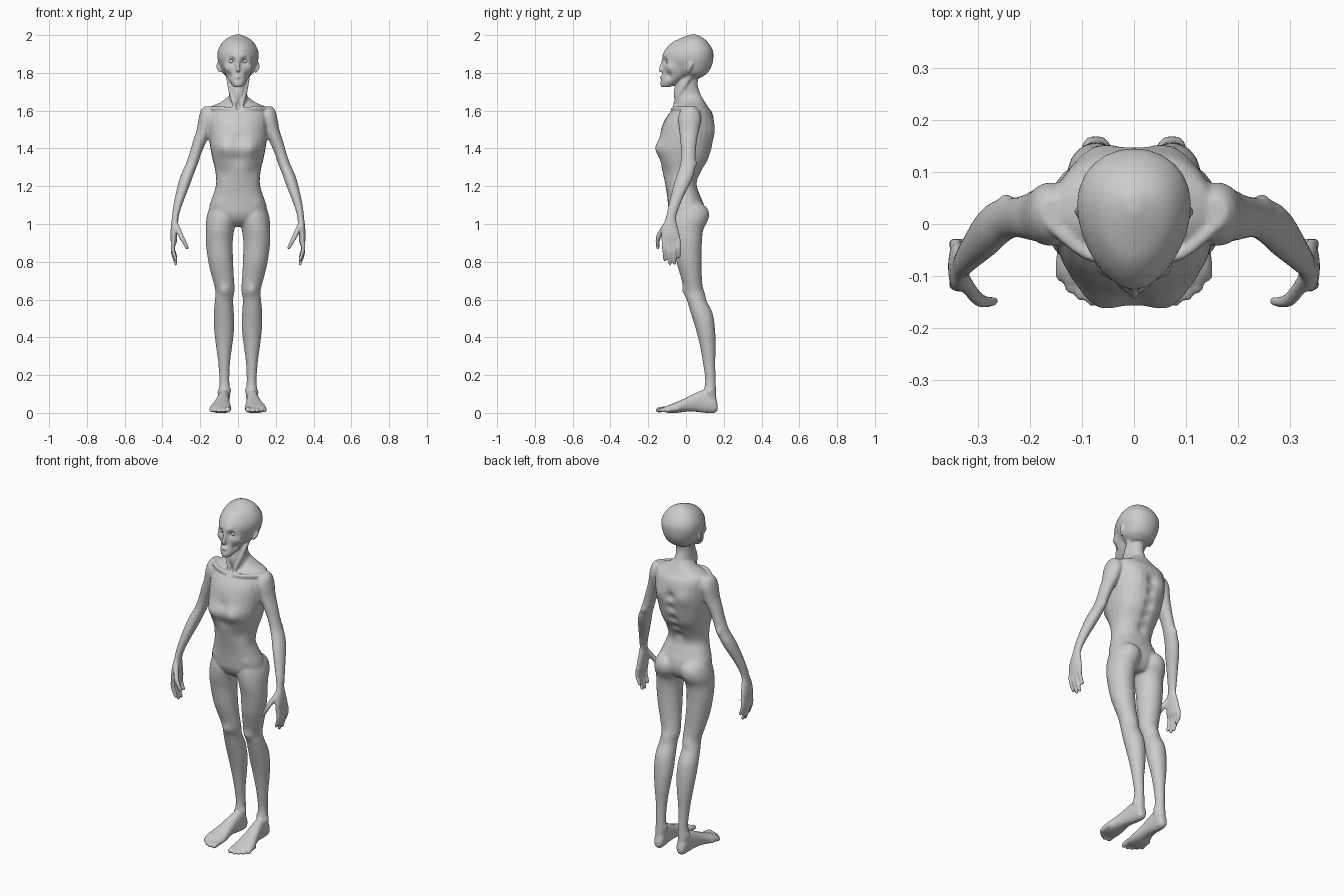
import bpy, bmesh, math
from mathutils import Vector

bm = bmesh.new()


def spline(rows, sub):
    """Catmull-Rom interpolation of rows of numbers."""
    out = []
    for i in range(len(rows) - 1):
        p0, p1 = rows[max(i - 1, 0)], rows[i]
        p2, p3 = rows[i + 1], rows[min(i + 2, len(rows) - 1)]
        for k in range(sub):
            t = k / sub
            out.append([0.5 * (2*b + (c - a)*t + (2*a - 5*b + 4*c - d)*t*t + (3*b - a - 3*c + d)*t**3)
                        for a, b, c, d in zip(p0, p1, p2, p3)])
    return out + [list(rows[-1])]


def skin(rings):
    vs = [[bm.verts.new(p) for p in r] for r in rings]
    n = len(vs[0])
    for a, b in zip(vs, vs[1:]):
        for i in range(n):
            bm.faces.new((a[i], a[(i + 1) % n], b[(i + 1) % n], b[i]))
    bm.faces.new(vs[0])
    bm.faces.new(vs[-1])


def loft(rows, side=1, power=2.0, taper=0.0, along_y=False, n=28):
    """Rows are slices: position, x min, x max, then the bounds in the other axis."""
    rings = []
    for s, x0, x1, v0, v1 in spline(rows, 4):
        ring = []
        for i in range(n):
            a = 2 * math.pi * i / n
            c, q = math.cos(a), math.sin(a)
            c = math.copysign(abs(c) ** (2 / power), c)
            q = math.copysign(abs(q) ** (2 / power), q)
            x = side * ((x0 + x1) / 2 + c * (x1 - x0) / 2 * (1 + taper * q))
            v = (v0 + v1) / 2 + q * (v1 - v0) / 2
            ring.append((x, s, v) if along_y else (x, v, s))
        rings.append(ring)
    skin(rings)


def centred(rows, **kw):
    loft([(z, -w, w, a, b) for z, w, a, b in rows], **kw)


def tube(points, side=1, n=10):
    """Round-ended tube through points (x, y, z, radius)."""
    rows = spline(points, 4)
    pts = [Vector((side * p[0], p[1], p[2])) for p in rows]
    rings = []

    def ring(c, d, r):
        u = d.orthogonal().normalized()
        w = d.cross(u).normalized()
        rings.append([c + r * (math.cos(2*math.pi*i/n) * u + math.sin(2*math.pi*i/n) * w) for i in range(n)])
    d0, d1 = (pts[1] - pts[0]).normalized(), (pts[-1] - pts[-2]).normalized()
    r0, r1 = rows[0][3], rows[-1][3]
    ring(pts[0] - d0 * r0 * 0.8, d0, r0 * 0.5)
    for i, p in enumerate(pts):
        ring(p, (pts[min(i + 1, len(pts) - 1)] - pts[max(i - 1, 0)]).normalized(), rows[i][3])
    ring(pts[-1] + d1 * r1 * 0.8, d1, r1 * 0.5)
    skin(rings)


# Torso
centred([(.985, .06, -.03, .06), (1.01, .12, -.065, .085), (1.05, .152, -.088, .10), (1.10, .15, -.095, .095),
         (1.15, .133, -.10, .075), (1.21, .116, -.11, .058), (1.28, .12, -.125, .085), (1.34, .134, -.142, .12),
         (1.40, .146, -.156, .138), (1.47, .155, -.14, .148), (1.54, .158, -.118, .148), (1.59, .155, -.085, .138),
         (1.62, .145, -.05, .115), (1.645, .09, -.03, .10), (1.68, .045, -.02, .08)], power=2.25)
# Neck
centred([(1.80, .045, -.04, .07), (1.74, .046, -.055, .062), (1.69, .047, -.066, .076),
         (1.65, .056, -.058, .098), (1.60, .07, -.04, .13)])
# Skull
centred([(1.775, .05, -.04, .08), (1.80, .08, -.085, .115), (1.84, .097, -.115, .137), (1.88, .107, -.126, .145),
         (1.92, .104, -.112, .142), (1.96, .083, -.075, .118), (1.985, .055, -.025, .09), (2.003, .012, .02, .055)],
        taper=.2)
# Face and jaw
centred([(1.725, .022, -.13, -.085), (1.742, .036, -.137, -.05), (1.77, .054, -.13, -.01), (1.80, .068, -.122, .02),
         (1.84, .080, -.12, .04), (1.88, .08, -.122, .04), (1.90, .06, -.10, .03)], taper=.12, power=2.2)
# Nose and lips
tube([(0, -.122, 1.872, .007), (0, -.13, 1.835, .009), (0, -.134, 1.812, .012)])
tube([(-.018, -.121, 1.776, .006), (0, -.13, 1.777, .009), (.018, -.121, 1.776, .006)])

for s in (1, -1):
    # Ear
    tube([(.094, .01, 1.805, .007), (.104, .022, 1.83, .011), (.104, .028, 1.85, .009)], s)
    # Collarbone, neck muscle
    tube([(.015, -.07, 1.603, .012), (.09, -.058, 1.612, .012), (.165, .005, 1.61, .014)], s)
    tube([(.015, -.066, 1.615, .009), (.035, -.035, 1.69, .013), (.05, .02, 1.78, .014)], s)
    # Arm and palm
    loft([(1.622, .13, .18, .0, .05), (1.60, .115, .197, -.028, .07), (1.56, .115, .208, -.042, .08),
          (1.50, .135, .219, -.036, .07), (1.44, .165, .238, -.03, .058), (1.38, .192, .255, -.026, .052),
          (1.32, .212, .275, -.03, .05), (1.27, .232, .298, -.045, .043), (1.22, .25, .315, -.062, .025),
          (1.15, .277, .332, -.08, -.01), (1.08, .303, .345, -.097, -.04), (1.03, .315, .350, -.108, -.053),
          (.99, .317, .355, -.125, -.045), (.94, .322, .358, -.132, -.033), (.90, .325, .355, -.128, -.03),
          (.885, .332, .35, -.11, -.045)], s)
    # Fingers and thumb
    for y0, y1, tip in ((-.118, -.112, .81), (-.092, -.085, .788), (-.066, -.06, .79), (-.04, -.037, .825)):
        tube([(.341, y0, .92, .012), (.345, (y0 + y1) / 2, (.92 + tip) / 2, .0115), (.328, y1, tip, .009)], s)
    tube([(.33, -.105, 1.0, .014), (.303, -.142, .94, .014), (.285, -.15, .905, .012), (.268, -.148, .872, .009)], s)
    # Leg
    loft([(1.12, .04, .13, -.06, .07), (1.08, .012, .153, -.075, .115), (1.03, .004, .167, -.084, .12),
          (.97, .02, .17, -.08, .092), (.90, .028, .17, -.066, .084), (.80, .026, .157, -.05, .083),
          (.72, .022, .138, -.028, .084), (.65, .018, .12, -.008, .09), (.60, .026, .122, .004, .105),
          (.53, .022, .128, .025, .14), (.45, .02, .127, .05, .153), (.36, .03, .117, .073, .157),
          (.27, .042, .105, .089, .155), (.17, .046, .098, .102, .157), (.10, .042, .103, .09, .16),
          (.04, .048, .098, .09, .163)], s)
    # Foot and toes
    loft([(.168, .06, .088, .015, .045), (.15, .045, .1, 0, .09), (.10, .044, .106, 0, .12),
          (.05, .044, .115, .006, .105), (0, .042, .128, .006, .08), (-.05, .036, .145, 0, .058),
          (-.09, .036, .15, 0, .042), (-.115, .045, .135, .004, .03)], s, power=2.3, along_y=True)
    for i in range(5):
        r = .015 if i == 0 else .011
        x = (.05, .077, .099, .12, .138)[i]
        tip = (-.148, -.15, -.14, -.124, -.102)[i]
        tube([(x, tip + .06, .022, r), (x + .002, tip + .025, .019, r), (x + .003, tip, r, r)], s)

# Fuse the parts into one continuous skin
bmesh.ops.recalc_face_normals(bm, faces=bm.faces[:])
mesh = bpy.data.meshes.new("body")
bm.to_mesh(mesh)
bm.free()
body = bpy.data.objects.new("body", mesh)
bpy.context.collection.objects.link(body)
bpy.context.view_layer.objects.active = body
body.select_set(True)
rem = body.modifiers.new("fuse", 'REMESH')
rem.mode = 'VOXEL'
rem.voxel_size = .006
smo = body.modifiers.new("soften", 'SMOOTH')
smo.factor = .5
smo.iterations = 4
for name in ("fuse", "soften"):
    bpy.ops.object.modifier_apply(modifier=name)

# Soft sculpting strokes: centre, radius, push (mirrored across x)
face = [(.036, -.118, 1.862, .018, 0, .018, 0), (.062, -.085, 1.825, .022, .006, -.008, 0),
        (.05, -.095, 1.785, .02, -.008, .008, 0), (.03, -.125, 1.89, .016, 0, -.005, 0)]
trunk = [(.075, -.15, 1.40, .045, 0, -.018, 0), (0, -.15, 1.45, .03, 0, .008, 0),
         (0, -.15, 1.34, .035, 0, .008, 0), (.08, .14, 1.50, .05, 0, .012, 0), (.09, -.11, 1.27, .04, 0, .008, 0),
         (.125, -.09, 1.11, .03, 0, -.008, 0), (0, -.07, 1.625, .018, 0, .01, 0)]
spine = [(0, .14 - d, z, .028, 0, .014, 0) for z, d in ((1.24, .06), (1.3, .03), (1.36, .01))]
spine = [(x, y, z, r, a, -b, c) for x, y, z, r, a, b, c in spine + [(0, .15, 1.43, .025, 0, .014, 0),
                                                                   (0, .15, 1.5, .025, 0, .014, 0)]]
limbs = [(.072, -.01, .645, .03, 0, -.012, 0), (.07, .095, .63, .03, 0, .006, 0),
         (.045, .12, .12, .015, -.006, 0, 0), (.103, .12, .11, .015, .006, 0, 0), (.25, .055, 1.32, .02, 0, .008, 0)]
for v in body.data.vertices:
    for x, y, z, r, dx, dy, dz in face + trunk + spine + limbs:
        if abs(v.co.z - z) < 2.2 * r:
            for s in ((1, -1) if x else (1,)):
                w = math.exp(-(v.co - Vector((s * x, y, z))).length_squared / r ** 2)
                v.co += w * Vector((s * dx, dy, dz))
    v.co.z = max(v.co.z, 0)

bpy.ops.object.shade_smooth()

# Eyes
for s, label in ((1, "left_eye"), (-1, "right_eye")):
    bpy.ops.mesh.primitive_uv_sphere_add(segments=16, ring_count=10, radius=.014, location=(s * .036, -.092, 1.862))
    bpy.context.object.name = label
    bpy.ops.object.shade_smooth()
